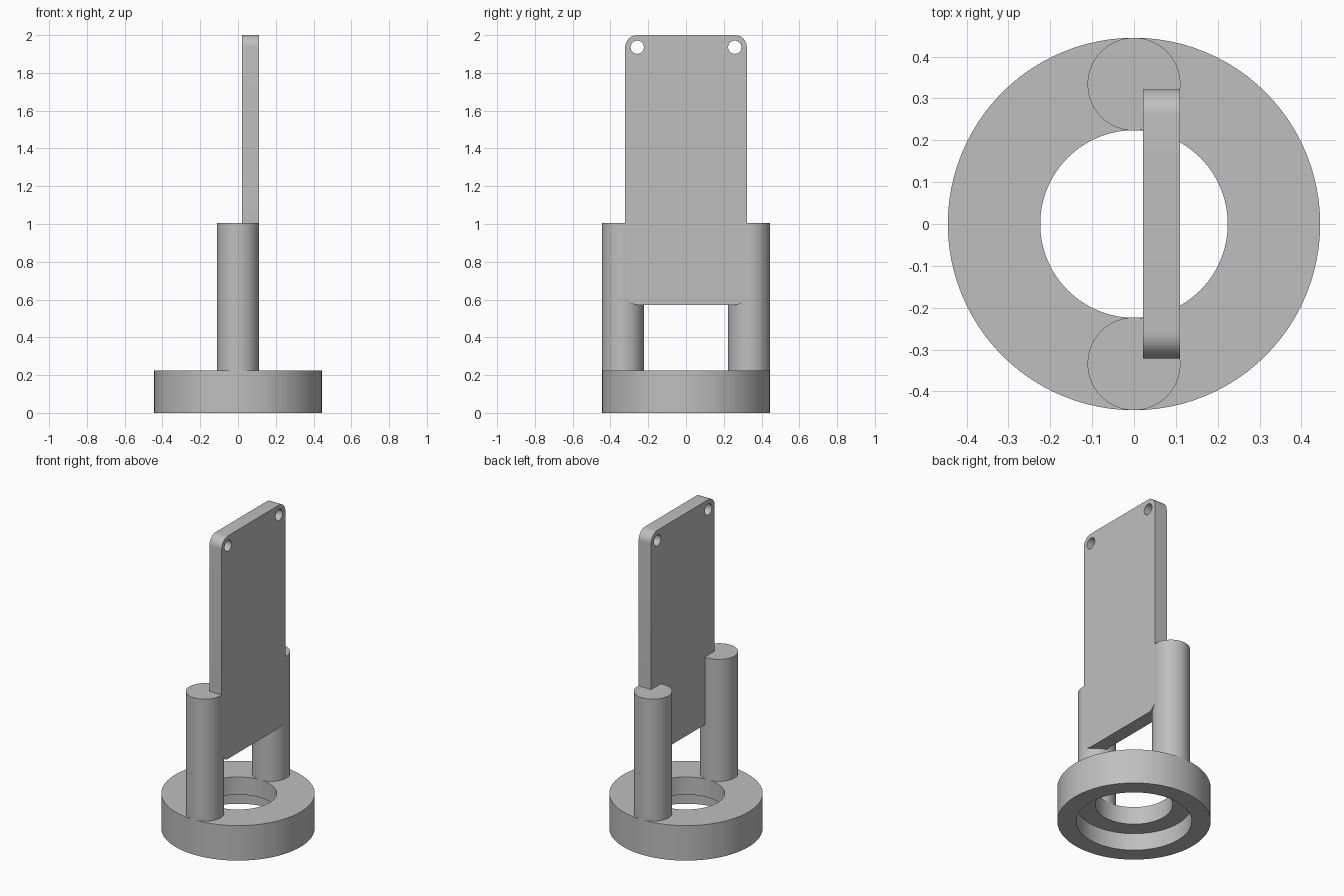
import bpy, bmesh
from math import pi, cos, sin

if "Cube" in bpy.data.objects:
    bpy.data.objects.remove(bpy.data.objects["Cube"], do_unlink=True)

grey = bpy.data.materials.new("plain grey")
grey.use_nodes = True
colour = (0.52, 0.52, 0.52, 1)
grey.diffuse_color = colour
grey.node_tree.nodes["Principled BSDF"].inputs["Base Color"].default_value = colour

OUTER, INNER, RECESS = 0.445, 0.224, 0.335
RING_H, RECESS_H = 0.224, 0.11
POST_R, POST_Y, POST_TOP = 0.111, 0.334, 1.005
PLATE_X0, PLATE_X1, PLATE_Y = 0.022, 0.11, 0.322
PLATE_Z0, PLATE_Z1, CORNER, HOLE_R = 0.572, 2.0, 0.064, 0.035


def finish(name, bm):
    bmesh.ops.recalc_face_normals(bm, faces=bm.faces)
    mesh = bpy.data.meshes.new(name)
    bm.to_mesh(mesh)
    bm.free()
    obj = bpy.data.objects.new(name, mesh)
    bpy.context.collection.objects.link(obj)
    mesh.materials.append(grey)
    bpy.ops.object.select_all(action="DESELECT")
    obj.select_set(True)
    bpy.context.view_layer.objects.active = obj
    bpy.ops.object.shade_smooth_by_angle(angle=pi / 6)
    return obj


def arc(cy, cz, r, start, sweep, steps):
    return [(cy + r * cos(start + sweep * i / steps),
             cz + r * sin(start + sweep * i / steps)) for i in range(steps + 1)]


# Base ring: stepped profile lathed around z
profile = [(OUTER, 0), (OUTER, RING_H), (INNER, RING_H), (INNER, RECESS_H),
           (RECESS, RECESS_H), (RECESS, 0)]
bm = bmesh.new()
verts = [bm.verts.new((r, 0, z)) for r, z in profile]
edges = [bm.edges.new((v, verts[i - 1])) for i, v in enumerate(verts)]
bmesh.ops.spin(bm, geom=verts + edges, cent=(0, 0, 0), axis=(0, 0, 1),
               angle=2 * pi, steps=96, use_merge=True)
bmesh.ops.remove_doubles(bm, verts=bm.verts, dist=1e-5)
finish("base_ring", bm)

# Two upright posts
for name, side in (("front_post", -1), ("back_post", 1)):
    bm = bmesh.new()
    bmesh.ops.create_cone(bm, cap_ends=True, segments=64, radius1=POST_R,
                          radius2=POST_R, depth=POST_TOP - RING_H)
    bmesh.ops.translate(bm, verts=bm.verts,
                        vec=(0, side * POST_Y, (POST_TOP + RING_H) / 2))
    finish(name, bm)

# Rounded plate outline with two holes, filled and thickened
cy, low, high = PLATE_Y - CORNER, PLATE_Z0 + CORNER, PLATE_Z1 - CORNER
outline = []
for i, (y, z) in enumerate([(cy, high), (-cy, high), (-cy, low), (cy, low)]):
    outline += arc(y, z, CORNER, i * pi / 2, pi / 2, 12)
loops = [outline] + [arc(s * cy, high, HOLE_R, 0, 2 * pi, 32)[:-1] for s in (-1, 1)]
bm = bmesh.new()
edges = []
for loop in loops:
    vs = [bm.verts.new((PLATE_X0, y, z)) for y, z in loop]
    edges += [bm.edges.new((v, vs[i - 1])) for i, v in enumerate(vs)]
bmesh.ops.triangle_fill(bm, edges=edges, use_beauty=True)
result = bmesh.ops.extrude_face_region(bm, geom=bm.faces[:], use_keep_orig=True)
moved = [g for g in result["geom"] if isinstance(g, bmesh.types.BMVert)]
bmesh.ops.translate(bm, verts=moved, vec=(PLATE_X1 - PLATE_X0, 0, 0))
finish("upright_plate", bm)
